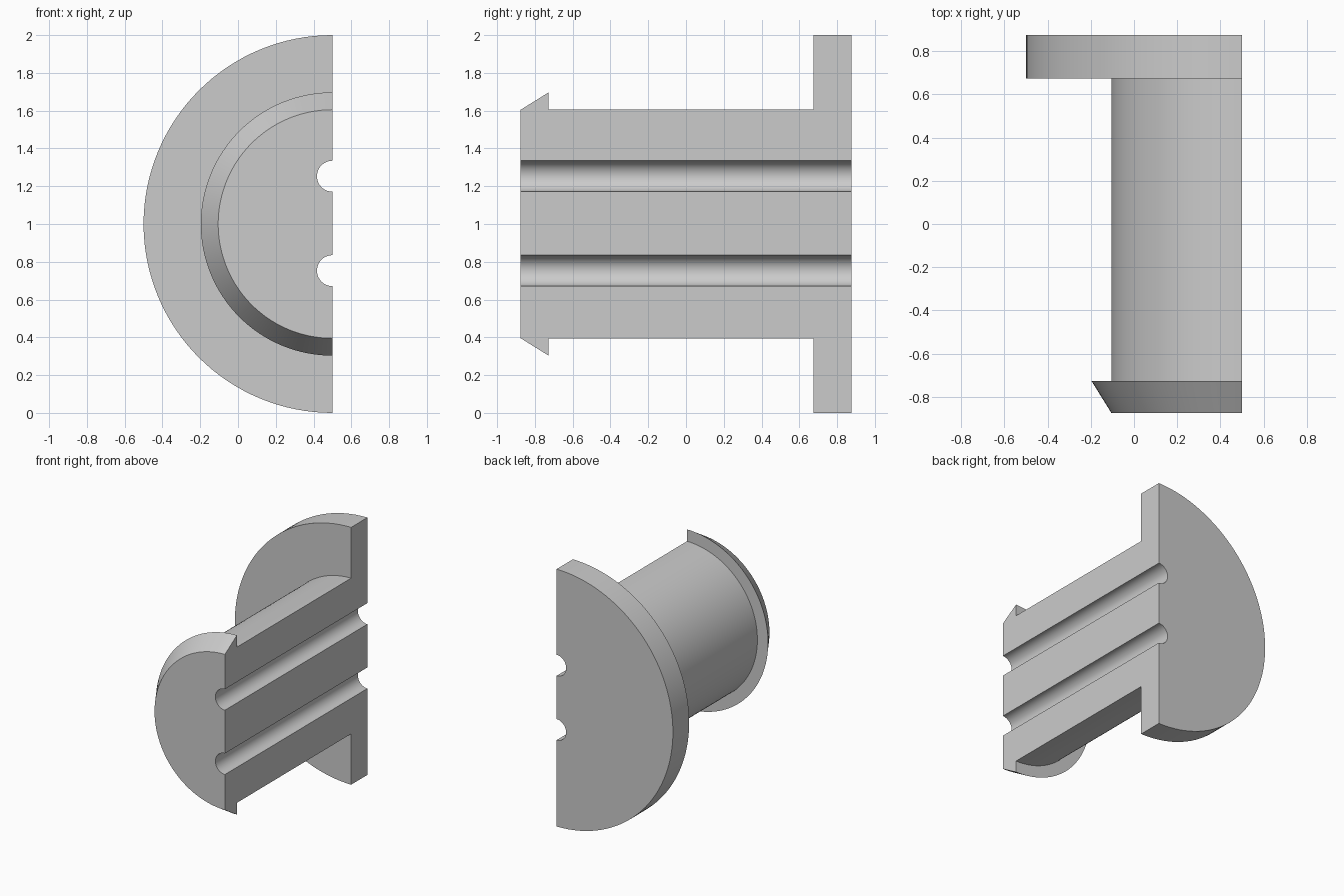
import bpy, bmesh
from math import pi, sin, cos, radians

cube = bpy.data.objects.get("Cube")
if cube:
    bpy.data.objects.remove(cube, do_unlink=True)

AXIS_X, AXIS_Z = 0.5, 1.0
STEPS = 64

grey = bpy.data.materials.new("light grey")
grey.use_nodes = True
grey.diffuse_color = (0.6, 0.6, 0.6, 1)
grey.node_tree.nodes["Principled BSDF"].inputs["Base Color"].default_value = (0.6, 0.6, 0.6, 1)


def half_turned(name, profile):
    """Turn (radius, y) points through half a circle and close the solid."""
    bm = bmesh.new()
    rings = []
    for r, y in profile:
        angles = [pi * i / STEPS for i in range(STEPS + 1)]
        rings.append([bm.verts.new((AXIS_X - r * sin(a), y, AXIS_Z + r * cos(a))) for a in angles])
    for a, b in zip(rings, rings[1:]):
        for i in range(STEPS):
            bm.faces.new((a[i], a[i + 1], b[i + 1], b[i]))
    # Front and back ends, then the flat split face
    bm.faces.new(rings[0])
    bm.faces.new(rings[-1])
    bm.faces.new([r[0] for r in rings] + [r[-1] for r in reversed(rings)])
    bmesh.ops.recalc_face_normals(bm, faces=bm.faces)
    mesh = bpy.data.meshes.new(name)
    bm.to_mesh(mesh)
    bm.free()
    mesh.materials.append(grey)
    obj = bpy.data.objects.new(name, mesh)
    bpy.context.collection.objects.link(obj)
    return obj


# Barbed front lip, shaft and wide back flange
body = half_turned("split_bushing", [
    (0.605, -0.875), (0.697, -0.727), (0.605, -0.727),
    (0.605, 0.675), (1.0, 0.675), (1.0, 0.875)])

# Two round wire grooves along the split face
cutters = []
for z in (0.753, 1.253):
    bpy.ops.mesh.primitive_cylinder_add(vertices=48, radius=0.082, depth=2.2,
                                        location=(AXIS_X, 0, z), rotation=(pi / 2, 0, 0))
    cutter = bpy.context.object
    cutter.name = "groove_cutter"
    cutter.hide_render = True
    cutter.data.materials.append(grey)
    cutters.append(cutter)
    mod = body.modifiers.new("groove", 'BOOLEAN')
    mod.operation = 'DIFFERENCE'
    mod.solver = 'EXACT'
    mod.object = cutter

bpy.ops.object.select_all(action='DESELECT')
body.select_set(True)
bpy.context.view_layer.objects.active = body
for mod in list(body.modifiers):
    bpy.ops.object.modifier_apply(modifier=mod.name)
for cutter in cutters:
    bpy.data.objects.remove(cutter, do_unlink=True)
bpy.ops.object.shade_smooth_by_angle(angle=radians(25))
